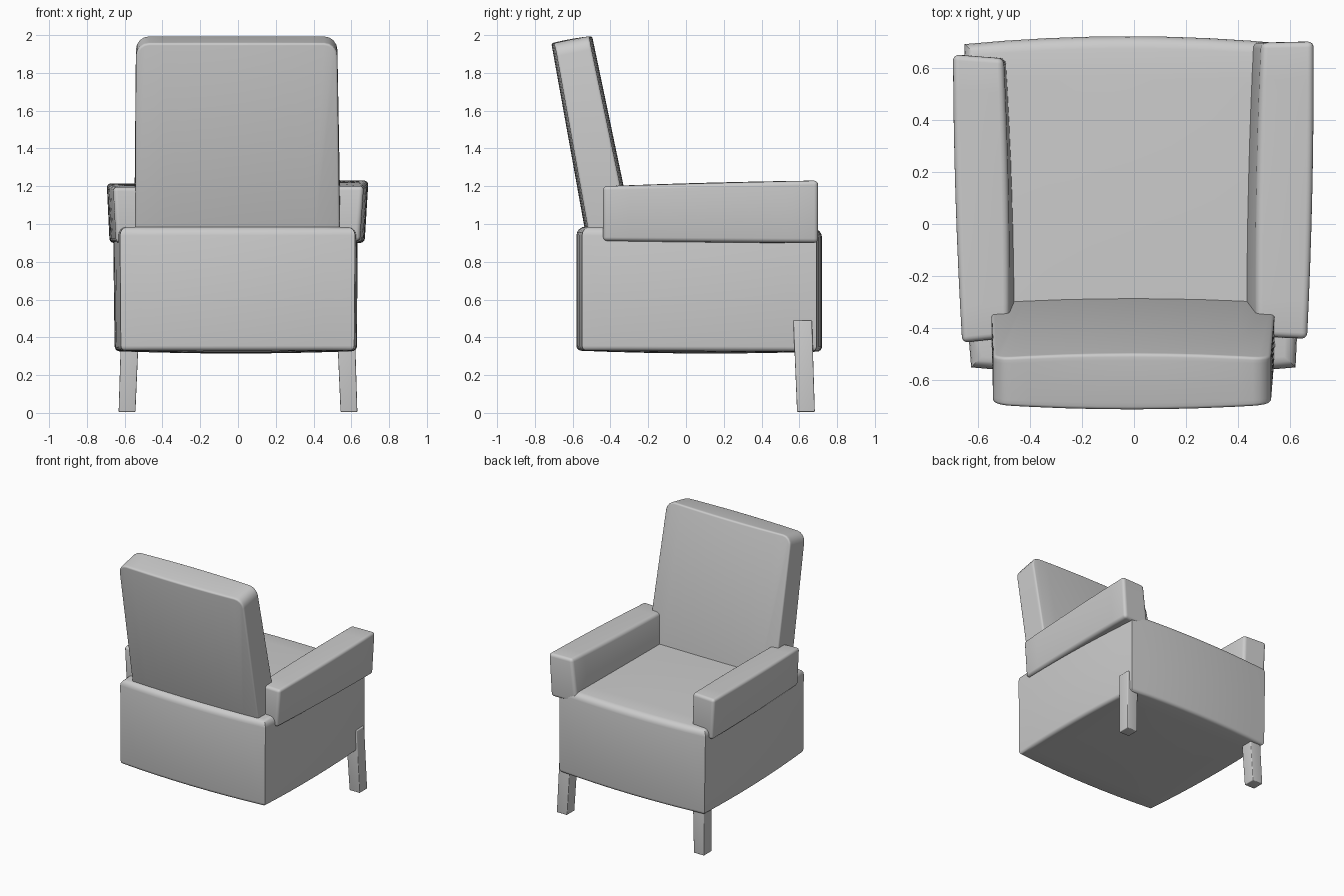
import bpy, bmesh
from mathutils import Vector

if "Cube" in bpy.data.objects:
    bpy.data.objects.remove(bpy.data.objects["Cube"])


def soft_box(name, corners, bevels, bulge=(0, 0, 0), cuts=8):
    """corners: 8 points, x fastest, then y, then z. bevels: list of (edge test, width)."""
    c = [Vector(p) for p in corners]
    mean = lambda ids: sum((c[i] for i in ids), Vector()) / 4
    half = Vector(((mean((1, 3, 5, 7)) - mean((0, 2, 4, 6))).length / 2,
                   (mean((2, 3, 6, 7)) - mean((0, 1, 4, 5))).length / 2,
                   (mean((4, 5, 6, 7)) - mean((0, 1, 2, 3))).length / 2))
    bm = bmesh.new()
    bmesh.ops.create_cube(bm, size=2)
    for v in bm.verts:
        v.co *= half
    for test, width in bevels:
        edges = [e for e in bm.edges if e.calc_face_angle(0) > 0.8 and test(e, half)]
        bmesh.ops.bevel(bm, geom=edges, offset=width, segments=4, profile=0.5,
                        affect='EDGES', clamp_overlap=True)
    # slice the faces so that they can bulge
    if any(bulge):
        for axis in (0, 1):
            for i in range(1, cuts):
                no, co = Vector((0, 0, 0)), Vector((0, 0, 0))
                no[axis] = 1
                co[axis] = half[axis] * (2 * i / cuts - 1)
                bmesh.ops.bisect_plane(bm, geom=bm.verts[:] + bm.edges[:] + bm.faces[:],
                                       plane_co=co, plane_no=no, dist=1e-5)
    # fit the box to the eight corners, with bulged sides
    for v in bm.verts:
        u, s, w = (v.co[k] / half[k] for k in range(3))
        p = Vector()
        for i in range(8):
            f = 1
            for k, t in enumerate((u, s, w)):
                f *= (1 + t) / 2 if i >> k & 1 else (1 - t) / 2
            p += c[i] * f
        a, b = max(0, 1 - u * u), max(0, 1 - s * s)
        v.co = p + Vector((bulge[0] * u * b, bulge[1] * s * a, bulge[2] * w * a * b))
    bmesh.ops.recalc_face_normals(bm, faces=bm.faces)
    me = bpy.data.meshes.new(name)
    bm.to_mesh(me)
    bm.free()
    ob = bpy.data.objects.new(name, me)
    bpy.context.collection.objects.link(ob)
    bpy.ops.object.select_all(action='DESELECT')
    ob.select_set(True)
    bpy.context.view_layer.objects.active = ob
    bpy.ops.object.shade_smooth_by_angle(angle=0.6)
    return ob


def along(e, k):
    d = e.verts[1].co - e.verts[0].co
    return abs(d[k]) > 0.9 * d.length


every = lambda e, h: True
top_flat = lambda e, h: not along(e, 2) and e.verts[0].co.z > 0
low_flat = lambda e, h: not along(e, 2) and e.verts[0].co.z < 0 and e.verts[1].co.z < 0
top_corner = lambda e, h: along(e, 1) and e.verts[0].co.z > 0

# seat block
soft_box("seat", [(-.62, -.55, .33), (.615, -.55, .33), (-.64, .69, .325), (.60, .69, .325),
                  (-.625, -.55, .985), (.62, -.55, .985), (-.65, .69, .975), (.60, .69, .975)],
         [(top_flat, .045), (low_flat, .025)], (.022, .03, .013))

# leaning backrest, sunk into the seat
soft_box("backrest", [(-.545, -.505, .9), (.54, -.505, .9), (-.55, -.285, .9), (.545, -.285, .9),
                      (-.54, -.695, 1.957), (.525, -.695, 1.957),
                      (-.54, -.515, 1.995), (.525, -.515, 1.995)],
         [(top_corner, .07), (every, .012)], (0, .018, .004))

# armrests
soft_box("right_armrest", [(.42, -.43, .91), (.645, -.44, .91), (.45, .695, .90), (.67, .70, .90),
                           (.47, -.43, 1.20), (.665, -.44, 1.20), (.49, .695, 1.23), (.69, .70, 1.23)],
         [(every, .022)], (.008, 0, .004))
soft_box("left_armrest", [(-.645, -.455, .90), (-.45, -.435, .90), (-.68, .65, .90), (-.49, .635, .90),
                          (-.66, -.455, 1.195), (-.48, -.435, 1.195),
                          (-.695, .65, 1.215), (-.50, .635, 1.215)],
         [(every, .022)], (.008, 0, .004))

# the two legs, splayed slightly
for name, sx in (("right_leg", 1), ("left_leg", -1)):
    xs = sorted((sx * .543, sx * .632)), sorted((sx * .522, sx * .617))
    pts = [(x, y, z) for z, row, ys in ((0.005, xs[0], (.588, .682)), (.49, xs[1], (.568, .667)))
           for y in ys for x in row]
    soft_box(name, pts, [(every, .006)])
